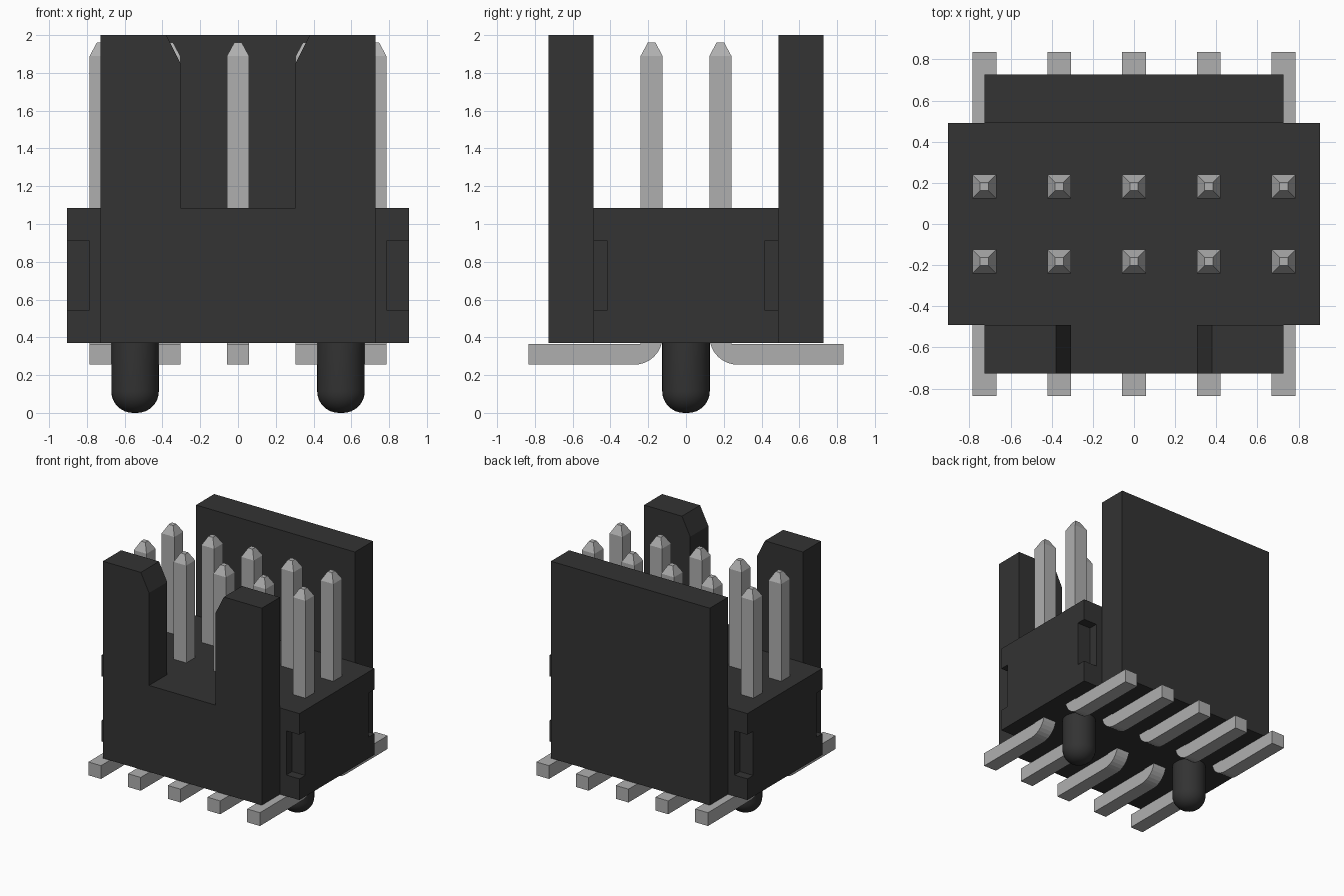
import bpy, bmesh, math
from mathutils import Matrix, Vector

if "Cube" in bpy.data.objects:
    bpy.data.objects.remove(bpy.data.objects["Cube"])


def material(name, grey, rough):
    m = bpy.data.materials.new(name)
    m.use_nodes = True
    colour = (grey, grey, grey, 1)
    m.diffuse_color = colour
    bsdf = m.node_tree.nodes["Principled BSDF"]
    bsdf.inputs["Base Color"].default_value = colour
    bsdf.inputs["Roughness"].default_value = rough
    return m


BLACK = material("black plastic", 0.033, 0.6)
METAL = material("light grey metal", 0.43, 0.5)


def finish(bm, name, mat):
    bmesh.ops.recalc_face_normals(bm, faces=bm.faces)
    mesh = bpy.data.meshes.new(name)
    bm.to_mesh(mesh)
    bm.free()
    mesh.materials.append(mat)
    obj = bpy.data.objects.new(name, mesh)
    bpy.context.collection.objects.link(obj)
    return obj


def add_box(bm, lo, hi):
    lo, hi = Vector(lo), Vector(hi)
    place = Matrix.Translation((lo + hi) / 2) @ Matrix.Diagonal((*(hi - lo), 1))
    bmesh.ops.create_cube(bm, size=1, matrix=place)


def extrude(bm, points, offset):
    face = bm.faces.new([bm.verts.new(p) for p in points])
    out = bmesh.ops.extrude_face_region(bm, geom=[face], use_keep_orig=True)
    moved = [v for v in out["geom"] if isinstance(v, bmesh.types.BMVert)]
    bmesh.ops.translate(bm, verts=moved, vec=offset)


# Main dimensions
BASE, DECK, TOP = 0.37, 1.085, 2.0
BODY_X, BODY_Y, WALL = 0.905, 0.49, 0.727
PITCH, ROW, PIN = 0.3636, 0.182, 0.058

# Housing block with a pocket cut into each vertical corner
bm = bmesh.new()
add_box(bm, (-BODY_X, -BODY_Y, BASE), (BODY_X, BODY_Y, DECK))
housing = finish(bm, "housing_block", BLACK)

bm = bmesh.new()
for sx in (-1, 1):
    for sy in (-1, 1):
        xs = sorted((sx * 0.785, sx * 1.0))
        ys = sorted((sy * 0.415, sy * 0.6))
        add_box(bm, (xs[0], ys[0], 0.545), (xs[1], ys[1], 0.91))
cutter = finish(bm, "pocket_cutter", BLACK)
cutter.hide_render = True
cut = housing.modifiers.new("pockets", "BOOLEAN")
cut.operation, cut.solver, cut.object = "DIFFERENCE", "EXACT", cutter
bpy.context.view_layer.objects.active = housing
bpy.ops.object.modifier_apply(modifier=cut.name)
bpy.data.objects.remove(cutter)

# Plain back wall
bm = bmesh.new()
add_box(bm, (-WALL, BODY_Y, BASE), (WALL, WALL, TOP))
finish(bm, "back_wall", BLACK)

# Front wall with a key slot that flares at the top
half = [(WALL, BASE), (WALL, TOP), (0.38, TOP), (0.305, 1.85), (0.305, DECK)]
outline = half + [(-x, z) for x, z in reversed(half)]
bm = bmesh.new()
extrude(bm, [(x, -WALL, z) for x, z in outline], (0, WALL - BODY_Y, 0))
finish(bm, "front_wall", BLACK)


# Bent pin: rounded heel, flat foot, tapered tip
def pin(name, x, side):
    inner, outer = ROW - PIN, ROW + PIN
    r, low, high, shoulder = 0.15, 0.255, 0.365, 1.89
    profile = [(inner, shoulder)]
    for i in range(9):
        a = math.pi + i / 8 * math.pi / 2
        profile.append((inner + r + r * math.cos(a), low + r + r * math.sin(a)))
    profile += [(0.835, low), (0.835, high), (outer, high), (outer, shoulder)]
    bm = bmesh.new()
    extrude(bm, [(x - PIN, side * y, z) for y, z in profile], (2 * PIN, 0, 0))
    bm.normal_update()
    cap = max(bm.faces, key=lambda f: f.calc_center_median().z)
    tip = bmesh.ops.extrude_discrete_faces(bm, faces=[cap])["faces"][0]
    centre = Vector((x, side * ROW, 0))
    for v in tip.verts:
        v.co = centre + (v.co - centre) * 0.35
        v.co.z = 1.96
    finish(bm, name, METAL)


for row, side in (("front", -1), ("back", 1)):
    for i in range(5):
        pin(f"{row}_pin_{i + 1}", (i - 2) * PITCH, side)

# Round-ended locating pegs
for label, x in (("right", -0.545), ("left", 0.545)):
    radius, fillet = 0.126, 0.115
    curve = [(0, 0)]
    for i in range(9):
        a = i / 8 * math.pi / 2
        curve.append((radius - fillet + fillet * math.sin(a), fillet - fillet * math.cos(a)))
    curve += [(radius, BASE + 0.01), (0, BASE + 0.01)]
    bm = bmesh.new()
    verts = [bm.verts.new((px, 0, pz)) for px, pz in curve]
    edges = [bm.edges.new(pair) for pair in zip(verts, verts[1:])]
    bmesh.ops.spin(bm, geom=verts + edges, cent=(0, 0, 0), axis=(0, 0, 1),
                   angle=2 * math.pi, steps=32)
    bmesh.ops.remove_doubles(bm, verts=bm.verts, dist=0.0005)
    bmesh.ops.translate(bm, verts=bm.verts, vec=(x, 0, 0))
    peg = finish(bm, f"{label}_locating_peg", BLACK)
    bpy.ops.object.select_all(action="DESELECT")
    peg.select_set(True)
    bpy.context.view_layer.objects.active = peg
    bpy.ops.object.shade_smooth_by_angle(angle=math.radians(40))
